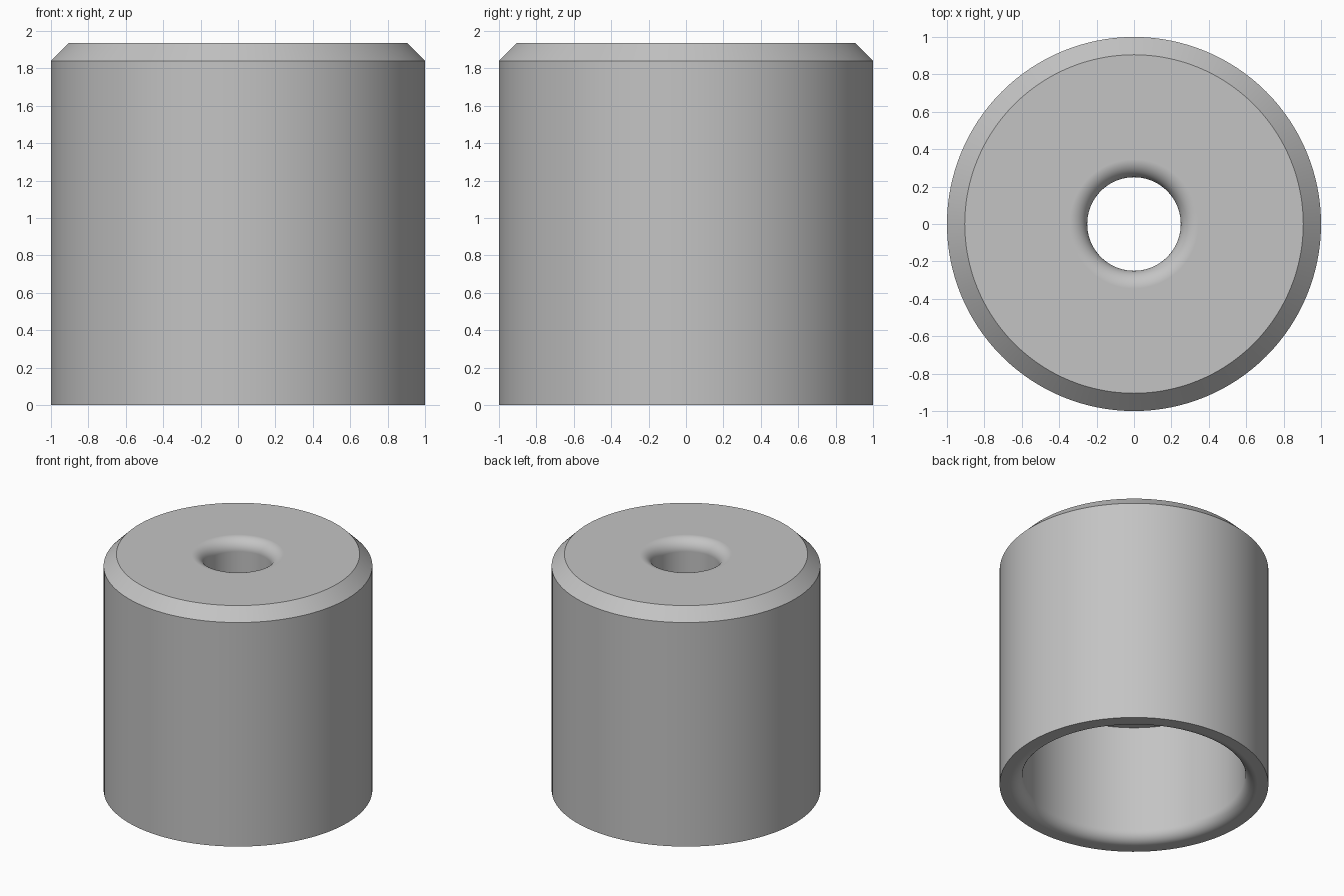
import bpy, bmesh
from math import cos, sin, pi, radians

cube = bpy.data.objects.get("Cube")
if cube:
    bpy.data.objects.remove(cube, do_unlink=True)

OUTER, HEIGHT, CHAMFER = 1.0, 1.935, 0.095
HOLE, HOLE_ROUND = 0.25, 0.095
BORE, BORE_ROUND, BORE_DEPTH = 0.83, 0.09, 0.967
SEGMENTS, ARC_STEPS = 128, 10


def arc(cx, cz, r, start, end):
    """Points of a rounded edge, in degrees."""
    angles = [radians(start + (end - start) * i / ARC_STEPS) for i in range(ARC_STEPS + 1)]
    return [(cx + r * cos(a), cz + r * sin(a)) for a in angles]


# Half section: outer wall, chamfer, rounded hole, ceiling, rounded bore mouth
profile = [(OUTER, 0), (OUTER, HEIGHT - CHAMFER), (OUTER - CHAMFER, HEIGHT)]
profile += arc(HOLE + HOLE_ROUND, HEIGHT - HOLE_ROUND, HOLE_ROUND, 90, 180)
profile += [(HOLE, BORE_DEPTH), (BORE, BORE_DEPTH)]
profile += arc(BORE + BORE_ROUND, BORE_ROUND, BORE_ROUND, 180, 270)

# Turn the section around the upright axis
bm = bmesh.new()
verts = [bm.verts.new((r, 0, z)) for r, z in profile]
edges = [bm.edges.new((v, verts[(i + 1) % len(verts)])) for i, v in enumerate(verts)]
bmesh.ops.spin(bm, geom=verts + edges, cent=(0, 0, 0), axis=(0, 0, 1),
               angle=2 * pi, steps=SEGMENTS)
bmesh.ops.remove_doubles(bm, verts=bm.verts[:], dist=0.0005)
bmesh.ops.recalc_face_normals(bm, faces=bm.faces[:])

mesh = bpy.data.meshes.new("bored_cylinder")
bm.to_mesh(mesh)
bm.free()
body = bpy.data.objects.new("bored_cylinder", mesh)
bpy.context.collection.objects.link(body)

# Plain grey
grey = bpy.data.materials.new("plain_grey")
grey.use_nodes = True
color = (0.55, 0.55, 0.55, 1)
grey.diffuse_color = color
grey.node_tree.nodes["Principled BSDF"].inputs["Base Color"].default_value = color
mesh.materials.append(grey)

# Smooth rounded faces, crisp chamfer edges, flat top
bpy.ops.object.select_all(action="DESELECT")
body.select_set(True)
bpy.context.view_layer.objects.active = body
bpy.ops.object.shade_smooth_by_angle(angle=radians(30))
weighted = body.modifiers.new("flat_face_normals", "WEIGHTED_NORMAL")
weighted.keep_sharp = True
